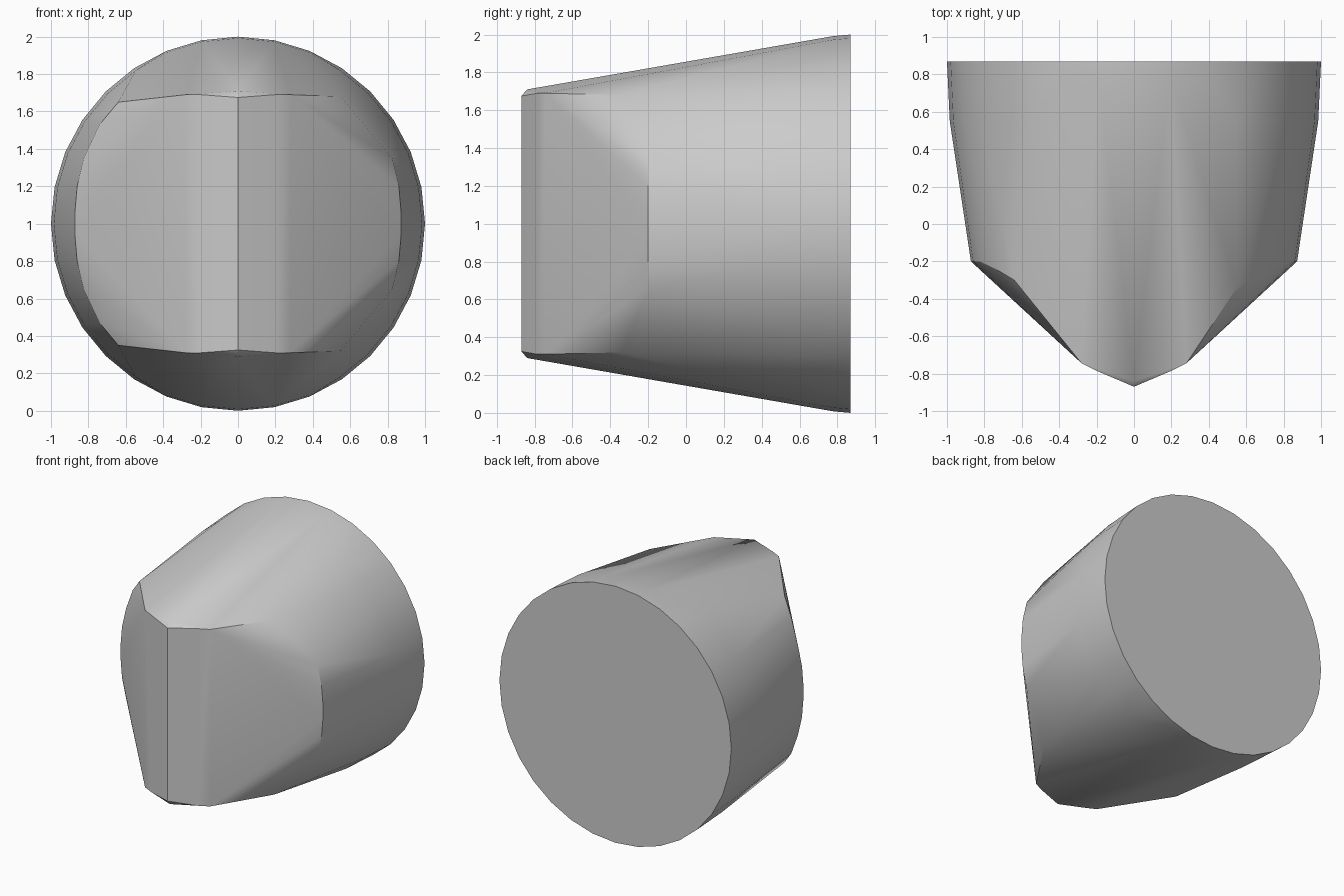
import bpy, bmesh, math

cube = bpy.data.objects.get("Cube")
if cube:
    bpy.data.objects.remove(cube, do_unlink=True)

grey = bpy.data.materials.new("plain_grey")
grey.use_nodes = True
colour = (0.6, 0.6, 0.6, 1)
grey.diffuse_color = colour
grey.node_tree.nodes["Principled BSDF"].inputs["Base Color"].default_value = colour

SIDES = 32
bm = bmesh.new()


def ring(y, radius, limit=1.1):
    """Circle of points around the y axis, keeping those within a height limit."""
    for i in range(SIDES):
        a = math.tau * i / SIDES
        if abs(math.cos(a)) < limit:
            bm.verts.new((radius * math.sin(a), y, 1 + radius * math.cos(a)))


def mirrored(x, y, h, sides=(1, -1)):
    """Point repeated above and below the middle, on the chosen sides."""
    for s in sides:
        for v in (1, -1):
            bm.verts.new((s * x, y, 1 + v * h))


# Round back disc and the barrel, wider at the sides than at top and bottom
ring(0.87, 1.0)
ring(0.78, 0.992)
ring(0.55, 0.985, 0.9)

# Pointed front edge and the rim of the wedge
mirrored(0, -0.87, 0.675)
mirrored(0, -0.84, 0.71)
mirrored(0.2, -0.785, 0.69)
mirrored(0.28, -0.745, 0.69)

# Side rim where the wedge meets the barrel
for x, h in ((0.872, 0.06), (0.86, 0.2), (0.825, 0.35)):
    mirrored(x, -0.2, h)

# Corners, cut a little differently on each side
mirrored(0.55, -0.34, 0.68, (1,))
mirrored(0.64, -0.3, 0.65, (-1,))
mirrored(0.74, -0.24, 0.53, (-1,))

# Stretch one skin over all the points
hull = bmesh.ops.convex_hull(bm, input=bm.verts)
loose = {g for g in hull["geom_interior"] + hull["geom_unused"]
         if isinstance(g, bmesh.types.BMVert)}
bmesh.ops.delete(bm, geom=list(loose), context="VERTS")
bmesh.ops.dissolve_limit(bm, angle_limit=math.radians(0.5),
                         verts=bm.verts, edges=bm.edges)
bmesh.ops.recalc_face_normals(bm, faces=bm.faces)

mesh = bpy.data.meshes.new("wedge_nosed_barrel")
bm.to_mesh(mesh)
bm.free()
mesh.materials.append(grey)
body = bpy.data.objects.new("wedge_nosed_barrel", mesh)
bpy.context.collection.objects.link(body)

# Smooth barrel with sharp rims
bpy.ops.object.select_all(action="DESELECT")
body.select_set(True)
bpy.context.view_layer.objects.active = body
bpy.ops.object.shade_smooth_by_angle(angle=math.radians(30))
